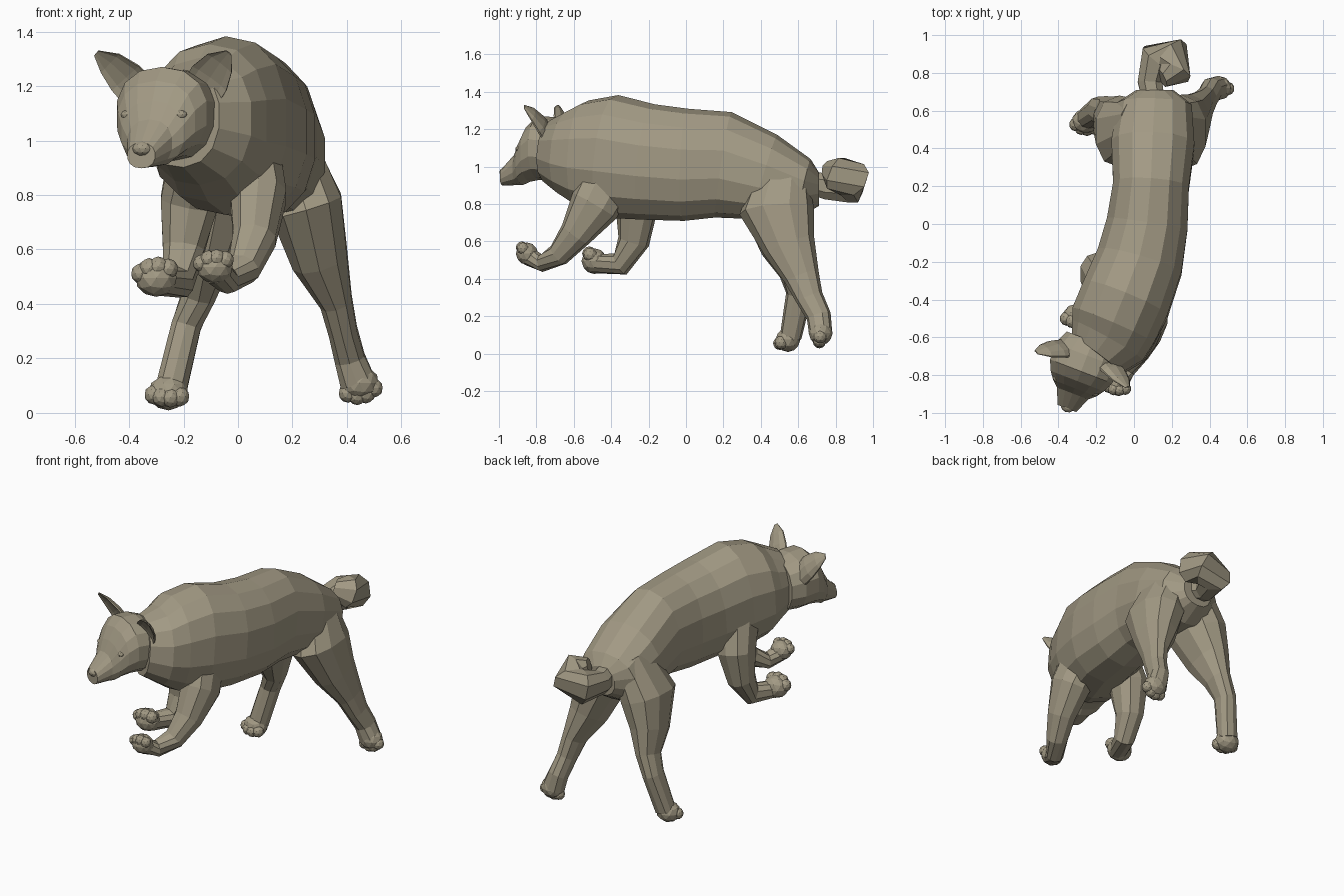
import bpy, bmesh, math
from mathutils import Vector, Matrix

fur = bpy.data.materials.new("fur")
fur.diffuse_color = (0.36, 0.32, 0.23, 1)


def finish(bm, name):
    bmesh.ops.recalc_face_normals(bm, faces=bm.faces)
    me = bpy.data.meshes.new(name)
    bm.to_mesh(me)
    bm.free()
    me.materials.append(fur)
    ob = bpy.data.objects.new(name, me)
    bpy.context.collection.objects.link(ob)
    return ob


def soft(v, p):
    """Squares off a circle when p < 1."""
    return math.copysign(abs(v) ** p, v)


def loft(name, rings, sides=12, ref=(1, 0, 0), axis=None, cup=False, p=0.88):
    """Elliptical rings (x, y, z, half width, half depth) skinned along a path."""
    bm = bmesh.new()
    pts = [Vector(r[:3]) for r in rings]
    loops = []
    for i, (x, y, z, a, b) in enumerate(rings):
        t = Vector(axis) if axis else pts[min(i + 1, len(pts) - 1)] - pts[max(i - 1, 0)]
        t.normalize()
        s = Vector(ref)
        s = (s - t * s.dot(t)).normalized()
        u = t.cross(s)
        loop = []
        for k in range(sides):
            ang = 2 * math.pi * (k + 0.5) / sides
            d = u * b * soft(math.sin(ang), p)
            if cup and d.y < 0:          # hollow the front of the ear
                d *= -0.4
            loop.append(bm.verts.new(pts[i] + s * a * soft(math.cos(ang), p) + d))
        loops.append(loop)
    for q, r in zip(loops, loops[1:]):
        for k in range(sides):
            n = (k + 1) % sides
            bm.faces.new((q[k], q[n], r[n], r[k]))
    bm.faces.new(loops[0][::-1])
    bm.faces.new(loops[-1])
    return finish(bm, name)


def blobs(name, items):
    """Faceted ellipsoids: (centre, (rx, ry, rz))."""
    bm = bmesh.new()
    for c, r in items:
        m = Matrix.Translation(c) @ Matrix.Diagonal((*r, 1))
        bmesh.ops.create_icosphere(bm, subdivisions=2, radius=1, matrix=m)
    return finish(bm, name)


def paw(name, centre, direction, k=1.0):
    c, d = Vector(centre), Vector(direction).normalized()
    s = Vector((1, 0, 0))
    s = (s - d * s.dot(d)).normalized()
    items = [(c, (0.068 * k, 0.06 * k, 0.06 * k))]
    for i in (-1.5, -0.5, 0.5, 1.5):
        tip = c + d * k * (0.048 - 0.014 * abs(i)) + s * i * 0.029 * k
        items.append((tip, (0.033 * k,) * 3))
    return blobs(name, items)


def fuse(target, limb):
    bpy.context.view_layer.objects.active = target
    mod = target.modifiers.new("fuse", 'BOOLEAN')
    mod.operation, mod.solver, mod.object = 'UNION', 'EXACT', limb
    bpy.ops.object.modifier_apply(modifier=mod.name)
    bpy.data.objects.remove(limb)


# Torso with chest and neck
body = loft("body", [
    (0.11, 0.71, 0.88, 0.1, 0.09), (0.11, 0.63, 0.88, 0.2, 0.165),
    (0.1, 0.42, 0.945, 0.225, 0.235), (0.09, 0.2, 1.01, 0.205, 0.285),
    (0.07, 0, 1.01, 0.22, 0.3), (0.03, -0.2, 1.025, 0.235, 0.31),
    (-0.045, -0.4, 1.055, 0.245, 0.33), (-0.11, -0.54, 1.065, 0.24, 0.29),
    (-0.14, -0.62, 1.07, 0.22, 0.235), (-0.2, -0.7, 1.08, 0.165, 0.18)], 14)

# Front legs, lifted in mid stride
fuse(body, loft("front_leg_a", [
    (0.03, -0.38, 1.0, 0.12, 0.15), (0.075, -0.49, 0.79, 0.107, 0.135),
    (0.06, -0.59, 0.64, 0.082, 0.088), (0.02, -0.68, 0.53, 0.062, 0.063),
    (-0.04, -0.77, 0.485, 0.05, 0.048), (-0.08, -0.84, 0.52, 0.05, 0.05)], 10))
fuse(body, loft("front_leg_b", [
    (-0.12, -0.35, 1.0, 0.13, 0.15), (-0.18, -0.26, 0.77, 0.11, 0.115),
    (-0.2, -0.28, 0.6, 0.08, 0.085), (-0.22, -0.35, 0.48, 0.06, 0.065),
    (-0.29, -0.49, 0.48, 0.055, 0.05)], 10))

# Hind legs, pushing off
fuse(body, loft("hind_leg_a", [
    (0.17, 0.52, 1.0, 0.11, 0.13), (0.25, 0.485, 0.76, 0.14, 0.2),
    (0.3, 0.555, 0.57, 0.108, 0.14), (0.36, 0.62, 0.41, 0.062, 0.095),
    (0.385, 0.66, 0.3, 0.055, 0.074), (0.41, 0.71, 0.2, 0.058, 0.066),
    (0.44, 0.72, 0.11, 0.068, 0.062)], 10))
fuse(body, loft("hind_leg_b", [
    (0.03, 0.53, 1.0, 0.11, 0.13), (-0.075, 0.49, 0.76, 0.14, 0.19),
    (-0.12, 0.54, 0.57, 0.1, 0.14), (-0.145, 0.59, 0.43, 0.064, 0.09),
    (-0.19, 0.605, 0.32, 0.057, 0.07), (-0.245, 0.56, 0.09, 0.06, 0.058)], 10))

# Paws with toes
paw("front_paw_a", (-0.085, -0.85, 0.535), (-0.15, -0.5, 0.6))
paw("front_paw_b", (-0.3, -0.49, 0.495), (-0.15, -0.4, 0.6), 1.15)
paw("hind_paw_a", (0.445, 0.72, 0.11), (0.2, -0.15, -1), 1.08)
paw("hind_paw_b", (-0.255, 0.545, 0.075), (-0.2, -0.9, -0.4), 1.1)

# Curled tail
loft("tail", [
    (0.11, 0.62, 0.92, 0.06, 0.06), (0.085, 0.75, 0.895, 0.075, 0.07),
    (0.12, 0.88, 0.9, 0.1, 0.095), (0.2, 0.89, 0.93, 0.1, 0.105),
    (0.215, 0.8, 0.965, 0.095, 0.09), (0.15, 0.77, 0.985, 0.05, 0.05)],
    8, ref=(0, 0, 1))

# Head, modelled facing -y and then turned
parts = [loft("head", [
    (0, 0.1, -0.02, 0.15, 0.155), (0, 0.02, -0.005, 0.185, 0.17),
    (0, -0.07, 0, 0.18, 0.17), (0, -0.125, -0.03, 0.155, 0.15),
    (0, -0.165, -0.075, 0.125, 0.122), (0, -0.195, -0.11, 0.09, 0.088),
    (0, -0.28, -0.155, 0.055, 0.047)], 14, axis=(0, -1, 0))]
parts.append(blobs("nose", [((0, -0.268, -0.13), (0.038, 0.032, 0.028))]))
for side, tag in ((-1, "a"), (1, "b")):
    parts.append(blobs("eye_" + tag, [((side * 0.1, -0.15, -0.005), (0.03, 0.02, 0.018))]))
    parts.append(loft("ear_" + tag, [
        (side * 0.12, 0, 0.07, 0.08, 0.05), (side * 0.165, -0.02, 0.125, 0.08, 0.045),
        (side * 0.215, -0.045, 0.18, 0.058, 0.032),
        (side * 0.26, -0.065, 0.22, 0.015, 0.01)], 10, cup=True))
turn = Matrix.Translation((-0.255, -0.715, 1.1)) @ Matrix.Rotation(math.radians(-21), 4, 'Z')
for ob in parts:
    ob.matrix_world = turn
